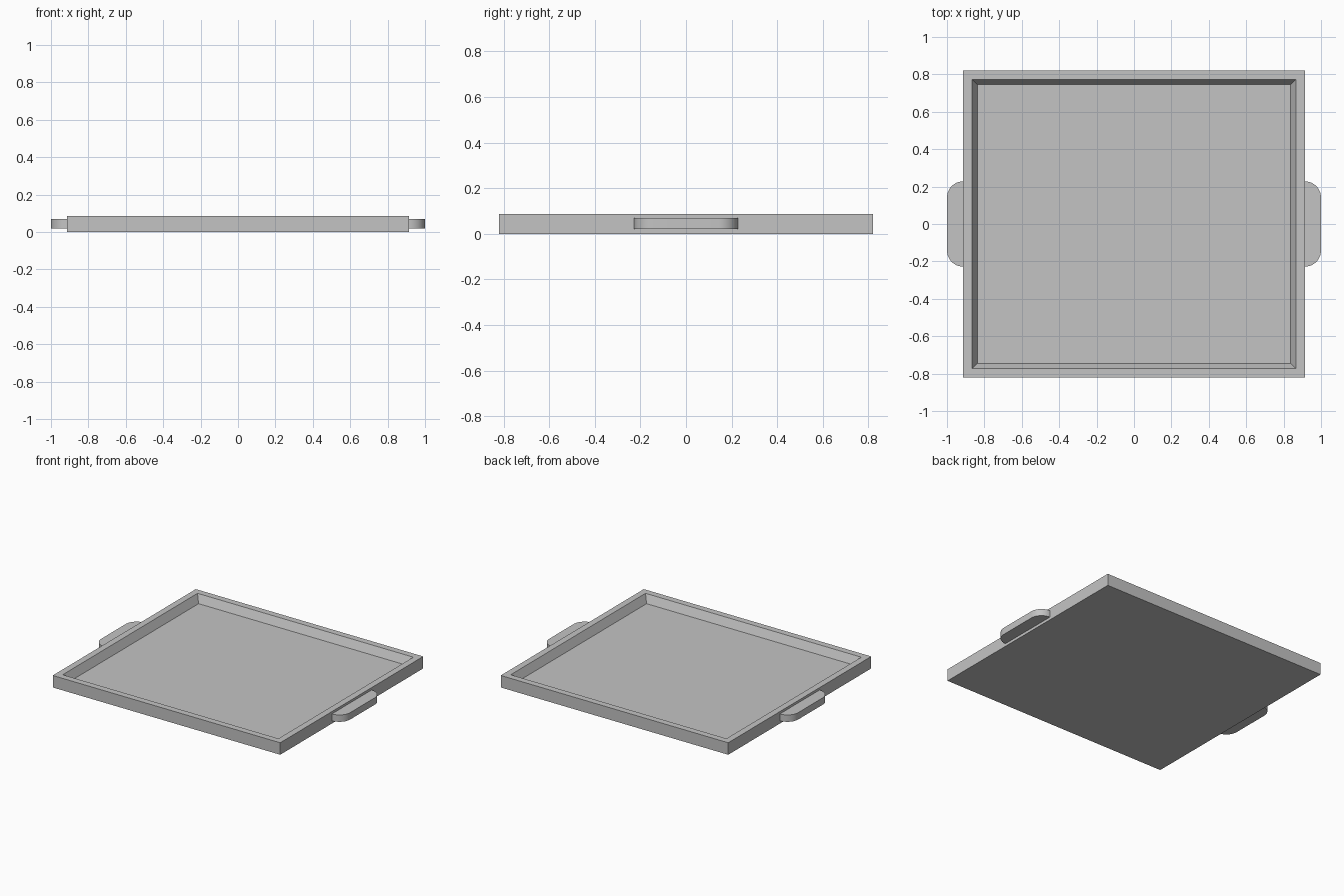
import bpy
import bmesh
from math import cos, sin, pi

if "Cube" in bpy.data.objects:
    bpy.data.objects.remove(bpy.data.objects["Cube"], do_unlink=True)

GREY = (0.55, 0.55, 0.55, 1)
grey = bpy.data.materials.new("plain grey")
grey.use_nodes = True
grey.diffuse_color = GREY
grey.node_tree.nodes["Principled BSDF"].inputs["Base Color"].default_value = GREY

HALF_X, HALF_Y, HEIGHT = 0.913, 0.82, 0.087
RIM, SLOPE, FLOOR = 0.047, 0.028, 0.03


def add_object(name, bm):
    bmesh.ops.recalc_face_normals(bm, faces=bm.faces)
    mesh = bpy.data.meshes.new(name)
    bm.to_mesh(mesh)
    bm.free()
    mesh.materials.append(grey)
    obj = bpy.data.objects.new(name, mesh)
    bpy.context.collection.objects.link(obj)
    return obj


def ring(bm, inset, z):
    x, y = HALF_X - inset, HALF_Y - inset
    return [bm.verts.new((sx * x, sy * y, z))
            for sx, sy in ((-1, -1), (1, -1), (1, 1), (-1, 1))]


# Tray: nested rectangles run up the outside, over the rim and down to the floor
bm = bmesh.new()
rings = [ring(bm, 0, 0), ring(bm, 0, HEIGHT), ring(bm, RIM, HEIGHT),
         ring(bm, RIM + SLOPE, FLOOR)]
for a, b in zip(rings, rings[1:]):
    for i in range(4):
        j = (i + 1) % 4
        bm.faces.new((a[i], a[j], b[j], b[i]))
bm.faces.new(rings[0])
bm.faces.new(rings[-1])
add_object("tray", bm)


# Handles: flat tabs with rounded outer corners
def handle(name, side):
    reach, half, radius, steps = 1.0, 0.228, 0.087, 12
    outline = [(HALF_X - 0.01, -half)]
    for sign in (-1, 1):
        for i in range(steps + 1):
            t = pi / 2 * (i / steps if sign > 0 else i / steps - 1)
            outline.append((reach - radius + radius * cos(t),
                            sign * (half - radius) + radius * sin(t)))
    outline.append((HALF_X - 0.01, half))
    bm = bmesh.new()
    face = bm.faces.new([bm.verts.new((side * x, y, 0.02)) for x, y in outline])
    top = bmesh.ops.extrude_face_region(bm, geom=[face])["geom"]
    bmesh.ops.translate(bm, vec=(0, 0, 0.05),
                        verts=[v for v in top if isinstance(v, bmesh.types.BMVert)])
    obj = add_object(name, bm)
    bpy.ops.object.select_all(action="DESELECT")
    obj.select_set(True)
    bpy.context.view_layer.objects.active = obj
    bpy.ops.object.shade_smooth_by_angle(angle=pi / 6)


handle("left_handle", 1)
handle("right_handle", -1)
